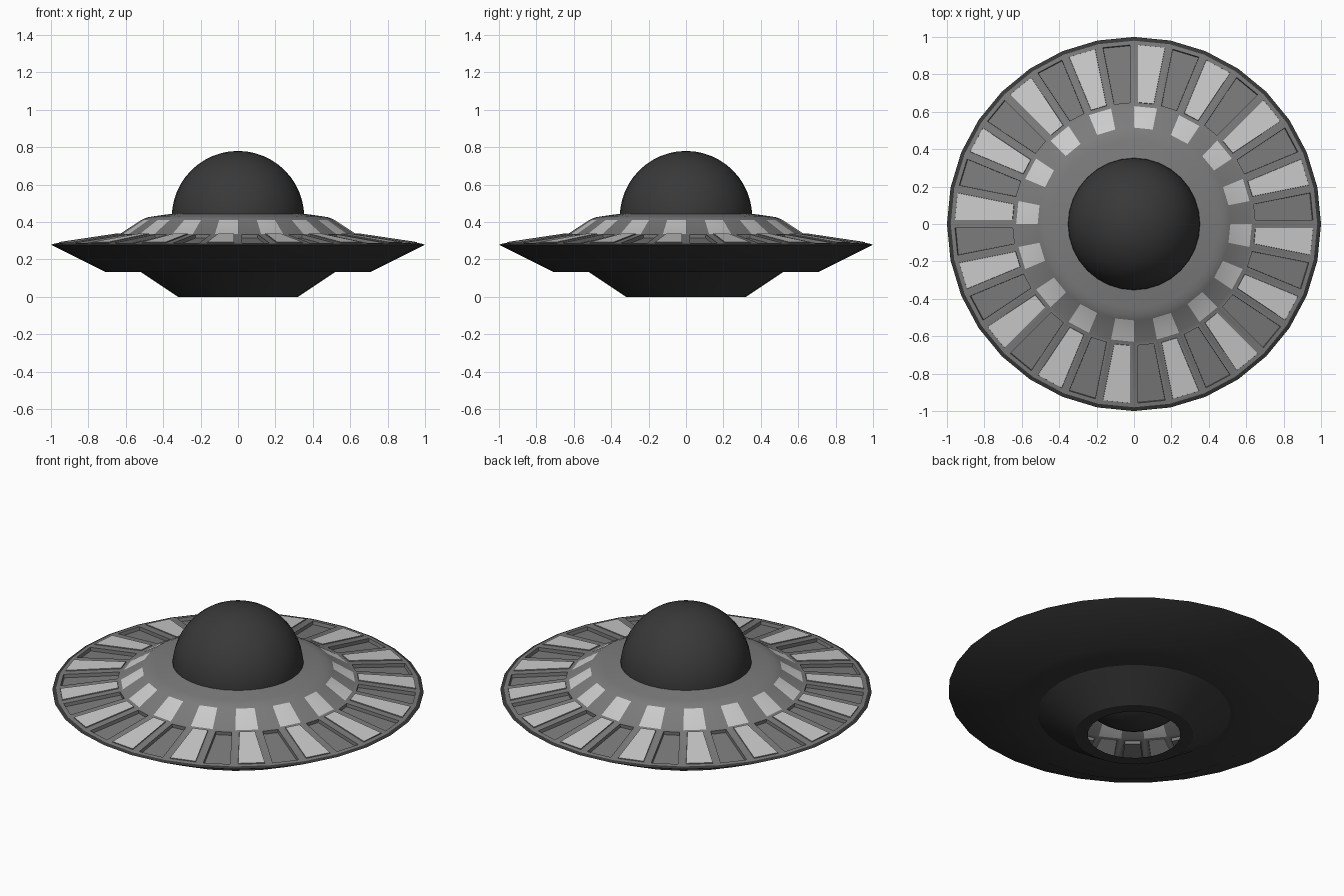
import bpy, bmesh
from math import cos, sin, tau, radians

if "Cube" in bpy.data.objects:
    bpy.data.objects.remove(bpy.data.objects["Cube"])

SEG = 32


def material(name, g):
    m = bpy.data.materials.new(name)
    m.diffuse_color = (g, g, g, 1)
    m.use_nodes = True
    m.node_tree.nodes["Principled BSDF"].inputs["Base Color"].default_value = m.diffuse_color
    return m


DARK = material("dark_metal", 0.04)
FRAME = material("frame_grey", 0.2)
LIGHT = material("light_panel", 0.65)


def lathe(bm, profile):
    """Revolve (radius, z) points; returns one list of faces per profile span."""
    rings = [[bm.verts.new((r * cos(tau * k / SEG), r * sin(tau * k / SEG), z))
              for k in range(SEG)] for r, z in profile]
    return [[bm.faces.new((a[k], b[k], b[(k + 1) % SEG], a[(k + 1) % SEG]))
             for k in range(SEG)] for a, b in zip(rings, rings[1:])]


def finish(bm, name, mats):
    me = bpy.data.meshes.new(name)
    bm.to_mesh(me)
    bm.free()
    for m in mats:
        me.materials.append(m)
    ob = bpy.data.objects.new(name, me)
    bpy.context.collection.objects.link(ob)
    bpy.ops.object.select_all(action='DESELECT')
    ob.select_set(True)
    bpy.context.view_layer.objects.active = ob
    bpy.ops.object.shade_smooth_by_angle(angle=radians(30))
    return ob


# stepped underside with an open round hatch
bm = bmesh.new()
lathe(bm, [(0.98, 0.285), (1.0, 0.278), (0.71, 0.133), (0.52, 0.133), (0.32, 0), (0.25, 0)])
finish(bm, "lower_hull", [DARK])

# upper deck: collar, window band, panelled rim
bm = bmesh.new()
spans = lathe(bm, [(0.34, 0.446), (0.45, 0.431), (0.485, 0.425), (0.515, 0.412),
                   (0.63, 0.337), (0.98, 0.285)])
band, rim = spans[3], spans[4]
for f in band[1::2]:
    f.material_index = 1
bright, plain = rim[1::2], rim[0::2]
bm.normal_update()
bmesh.ops.inset_individual(bm, faces=rim, thickness=0.021, use_even_offset=True)
# light panels sit slightly proud, plain ones are sunk
for faces, depth in ((bright, 0.005), (plain, -0.02)):
    bm.normal_update()
    bmesh.ops.inset_individual(bm, faces=faces, thickness=0.001, depth=depth,
                               use_even_offset=True)
for f in bright:
    f.material_index = 1
finish(bm, "upper_deck", [FRAME, LIGHT])

# full ball forming the dome
bm = bmesh.new()
bmesh.ops.create_uvsphere(bm, u_segments=32, v_segments=24, radius=0.354)
bmesh.ops.translate(bm, verts=bm.verts, vec=(0, 0, 0.426))
finish(bm, "dome_ball", [DARK])
